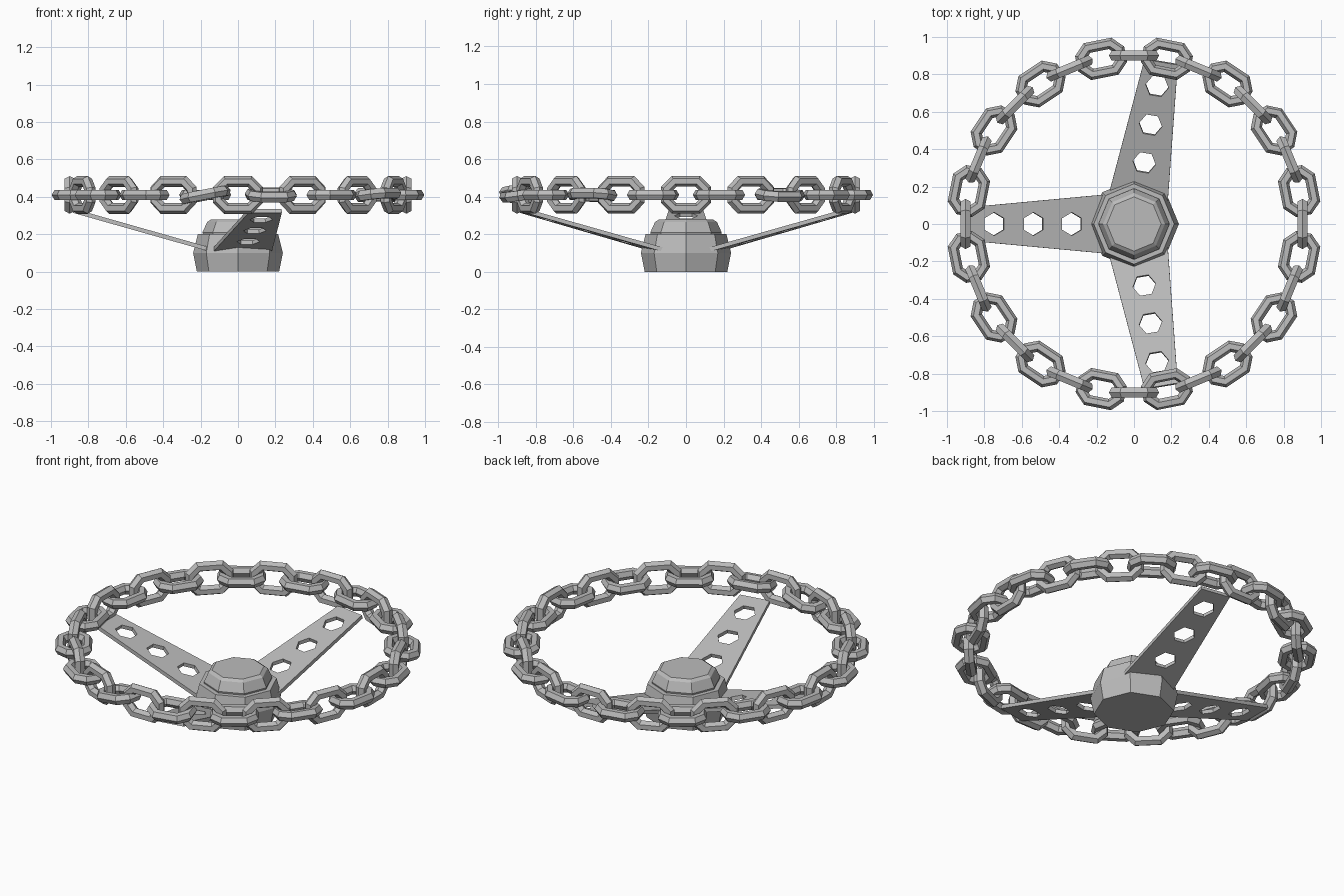
import bpy, bmesh
from math import sin, cos, pi, radians, atan2, hypot
from mathutils import Matrix, Vector

cube = bpy.data.objects.get("Cube")
if cube:
    bpy.data.objects.remove(cube)

steel = bpy.data.materials.new("grey steel")
steel.use_nodes = True
steel.diffuse_color = (0.5, 0.5, 0.5, 1)
steel.node_tree.nodes["Principled BSDF"].inputs["Base Color"].default_value = (0.5, 0.5, 0.5, 1)


def add_object(name, mesh, matrix=None):
    obj = bpy.data.objects.new(name, mesh)
    bpy.context.collection.objects.link(obj)
    if not mesh.materials:
        mesh.materials.append(steel)
    if matrix:
        obj.matrix_world = matrix
    return obj


def mesh_from_rings(name, rings, closed):
    """Skin a list of equal rings; cap the ends unless the loop is closed."""
    bm = bmesh.new()
    loops = [[bm.verts.new(p) for p in ring] for ring in rings]
    n = len(loops[0])
    pairs = list(zip(loops, loops[1:]))
    if closed:
        pairs.append((loops[-1], loops[0]))
    for a, b in pairs:
        for i in range(n):
            j = (i + 1) % n
            bm.faces.new((a[i], a[j], b[j], b[i]))
    if not closed:
        bm.faces.new(loops[0][::-1])
        bm.faces.new(loops[-1])
    bmesh.ops.recalc_face_normals(bm, faces=bm.faces)
    mesh = bpy.data.meshes.new(name)
    bm.to_mesh(mesh)
    bm.free()
    return mesh


# Chain link: octagonal ring with a hexagonal section, stretched along x
MAJOR, MINOR, STRETCH = 0.078, 0.031, 0.033
link_rings = []
for i in range(8):
    a = (i + 0.5) * pi / 4
    shift = STRETCH if cos(a) > 0 else -STRETCH
    ring = []
    for k in range(6):
        t = k * pi / 3
        r = MAJOR + MINOR * cos(t)
        ring.append((r * cos(a) + shift, r * sin(a), MINOR * sin(t)))
    link_rings.append(ring)
link_mesh = mesh_from_rings("chain_link", link_rings, True)

# Rim: 32 links, alternately upright and flat, a few hanging slightly askew
COUNT, RIM_RADIUS, RIM_HEIGHT = 32, 0.9, 0.41
pitch = {23: -11}
roll = {25: 9, 3: 7, 29: -7}
for i in range(COUNT):
    upright = i % 2 == 0
    turn = 90 if upright else roll.get(i, 0)
    matrix = (Matrix.Rotation(2 * pi * i / COUNT, 4, 'Z')
              @ Matrix.Translation((RIM_RADIUS, 0, RIM_HEIGHT))
              @ Matrix.Rotation(pi / 2, 4, 'Z')
              @ Matrix.Rotation(radians(pitch.get(i, 0)), 4, 'Y')
              @ Matrix.Rotation(radians(turn), 4, 'X'))
    add_object(("upright_link_" if upright else "flat_link_") + str(i + 1), link_mesh, matrix)


# Hub: eight-sided body and a raised centre cap
def octagon(radius, z):
    return [(radius * cos(i * pi / 4), radius * sin(i * pi / 4), z) for i in range(8)]


body = [(0.22, 0), (0.24, 0.1), (0.215, 0.2), (0.185, 0.2), (0.175, 0.18)]
cap = [(0.18, 0.17), (0.19, 0.21), (0.165, 0.265), (0.145, 0.278)]
for name, profile in (("hub_body", body), ("hub_cap", cap)):
    add_object(name, mesh_from_rings(name, [octagon(*p) for p in profile], False))

# Spokes: thin tapered plates, each with three hexagonal holes
inner, outer = Vector((0.15, 0.118)), Vector((0.88, 0.325))
run = outer - inner
tilt = atan2(run.y, run.x)
length = hypot(run.x, run.y)


def add_outline(curve, points):
    spline = curve.splines.new('POLY')
    spline.points.add(len(points) - 1)
    for p, (x, y) in zip(spline.points, points):
        p.co = (x, y, 0, 1)
    spline.use_cyclic_u = True


curve = bpy.data.curves.new("spoke_outline", 'CURVE')
curve.dimensions = '2D'
curve.fill_mode = 'BOTH'
curve.extrude = 0.011
add_outline(curve, [(0, -0.158), (length, -0.09), (length, 0.09), (0, 0.158)])
for distance in (0.335, 0.54, 0.75):
    centre = (distance - inner.x) / cos(tilt)
    add_outline(curve, [(centre + 0.062 * sin(k * pi / 3), 0.062 * cos(k * pi / 3))
                        for k in range(6)])
outline = bpy.data.objects.new("spoke_outline", curve)
bpy.context.collection.objects.link(outline)
bpy.context.view_layer.update()
evaluated = outline.evaluated_get(bpy.context.evaluated_depsgraph_get())
spoke_mesh = bpy.data.meshes.new_from_object(evaluated)
bpy.data.objects.remove(outline)
for polygon in spoke_mesh.polygons:
    polygon.use_smooth = False

for name, angle in (("right_spoke", 180), ("back_spoke", 80.5), ("front_spoke", -80.5)):
    matrix = (Matrix.Rotation(radians(angle), 4, 'Z')
              @ Matrix.Translation((inner.x, 0, inner.y))
              @ Matrix.Rotation(-tilt, 4, 'Y'))
    add_object(name, spoke_mesh, matrix)
